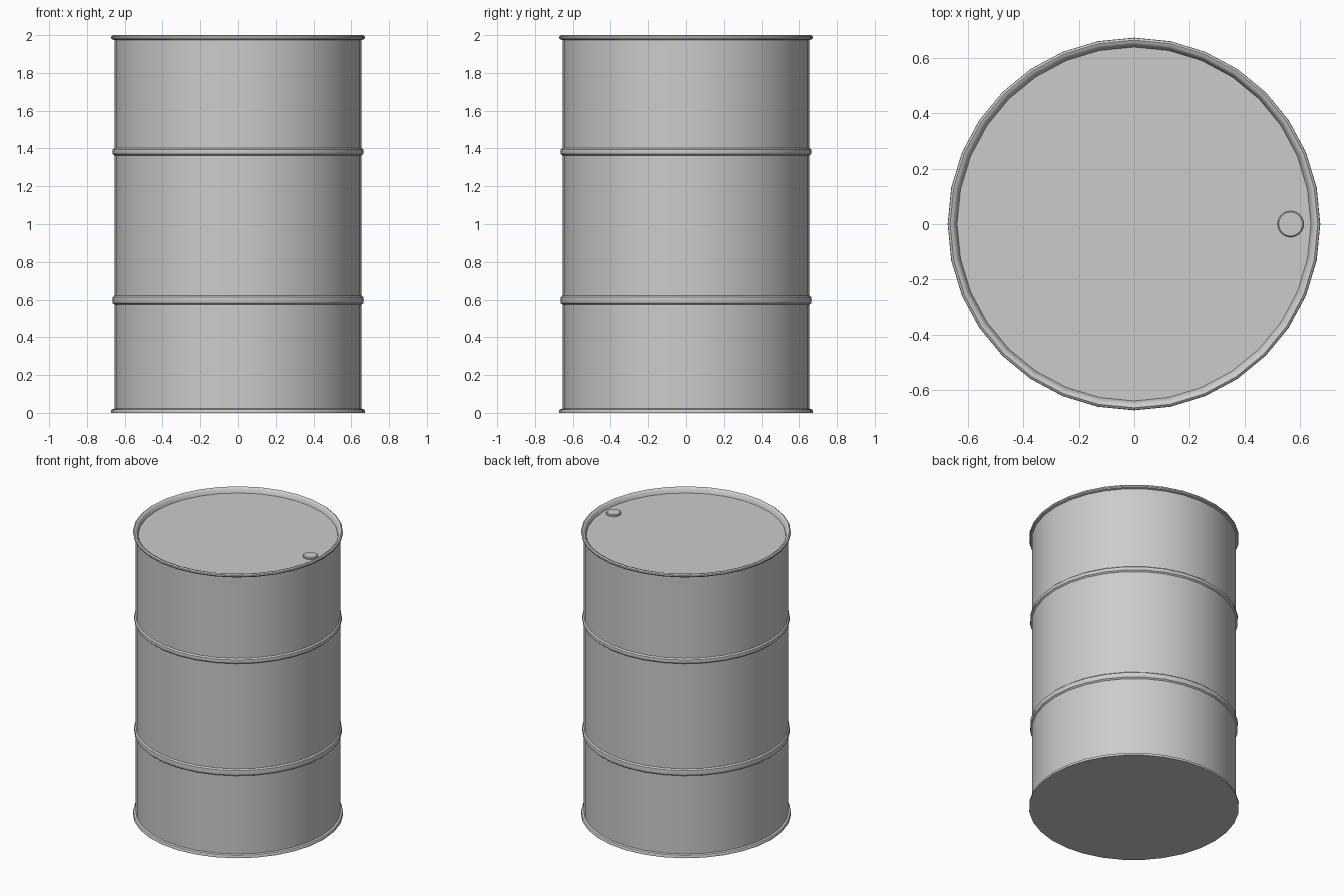
import bpy, bmesh
from math import cos, sin, pi, radians

if "Cube" in bpy.data.objects:
    bpy.data.objects.remove(bpy.data.objects["Cube"])


def lathe(name, profile, sides, x=0.0):
    """Revolve an (r, z) profile about a vertical axis; r = 0 ends are left to flat caps."""
    bm = bmesh.new()
    rings = [[bm.verts.new((x + r * cos(2 * pi * i / sides), r * sin(2 * pi * i / sides), z))
              for i in range(sides)] for r, z in profile]
    for a, b in zip(rings, rings[1:]):
        for i in range(sides):
            j = (i + 1) % sides
            bm.faces.new((a[i], a[j], b[j], b[i]))
    bm.faces.new(rings[0][::-1])
    bm.faces.new(rings[-1])
    bmesh.ops.recalc_face_normals(bm, faces=bm.faces)
    mesh = bpy.data.meshes.new(name)
    bm.to_mesh(mesh)
    bm.free()
    obj = bpy.data.objects.new(name, mesh)
    bpy.context.collection.objects.link(obj)
    bpy.ops.object.select_all(action='DESELECT')
    obj.select_set(True)
    bpy.context.view_layer.objects.active = obj
    bpy.ops.object.shade_smooth_by_angle(angle=radians(35))
    return obj


def rib(z0, z1):
    """Rounded hoop pressed out of the wall."""
    return [(R, z0), (R + 0.009, z0 + 0.008), (R + 0.011, (z0 + z1) / 2),
            (R + 0.009, z1 - 0.008), (R, z1)]


R = 0.655

# Drum body: foot flange, ribbed wall, rolled rim and recessed lid
base = [(0.672, 0.0), (0.672, 0.012), (0.668, 0.018), (R, 0.022)]
rim = [(R, 1.974), (0.668, 1.978), (0.672, 1.985), (0.671, 1.994),
       (0.663, 2.0), (0.653, 1.997), (0.645, 1.988), (0.638, 1.965)]
lathe("drum_body", base + rib(0.573, 0.622) + rib(1.363, 1.402) + rim, 32)

# Bung cap on the lid
lathe("bung_cap", [(0.047, 1.963), (0.047, 1.974), (0.043, 1.978)], 24, x=0.565)
